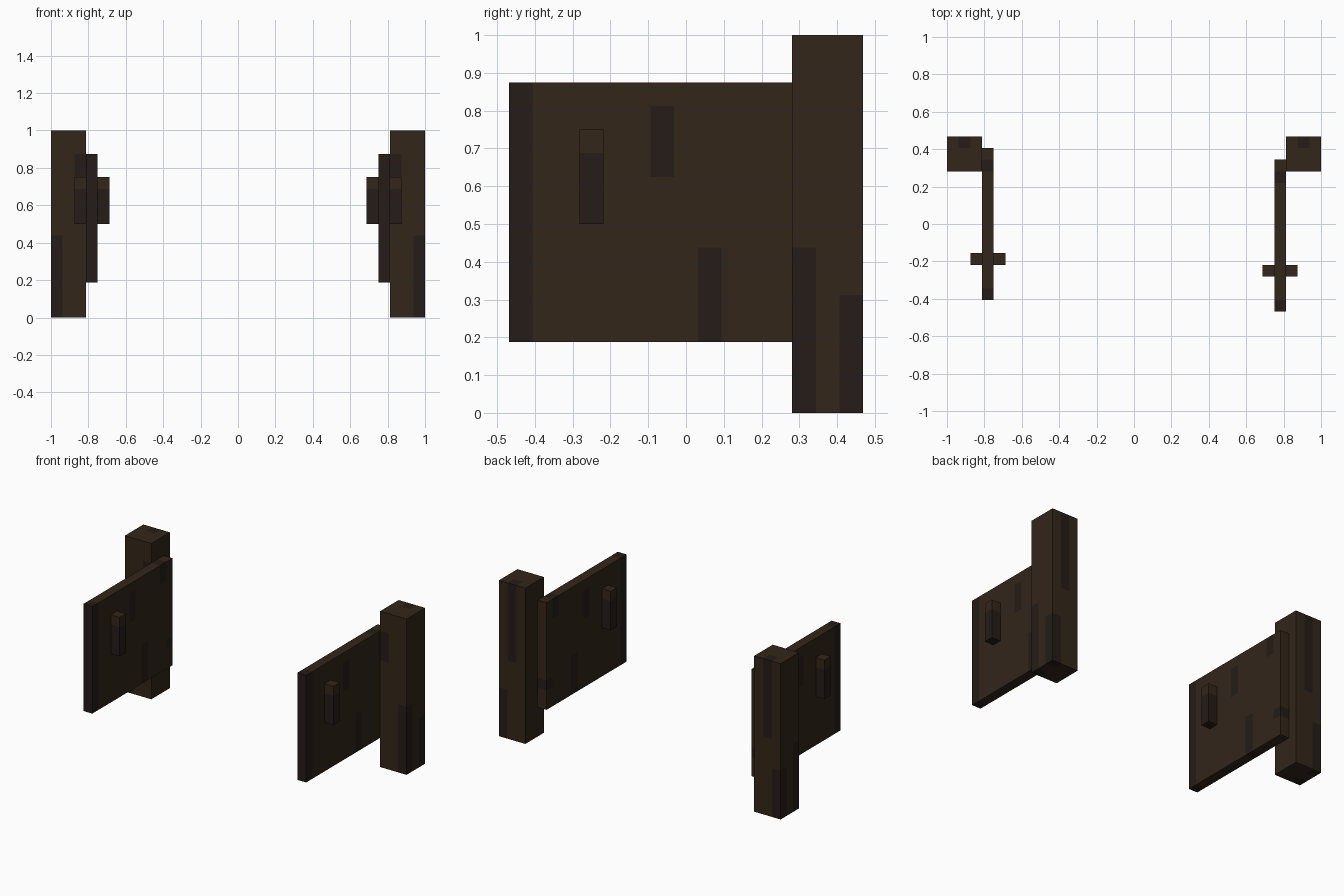
import bpy, bmesh
from mathutils import Vector

if "Cube" in bpy.data.objects:
    bpy.data.objects.remove(bpy.data.objects["Cube"])

PX = 1 / 16  # everything is laid out on a 1/16 unit grid


def material(name, color):
    m = bpy.data.materials.new(name)
    m.diffuse_color = color
    m.use_nodes = True
    m.node_tree.nodes["Principled BSDF"].inputs["Base Color"].default_value = m.diffuse_color
    return m


WOOD = material("wood", (0.033, 0.019, 0.010, 1))
DARK = material("dark_grain", (0.018, 0.0115, 0.009, 1))


def block(name, side, lo, hi, grain, shift=0):
    """Box lo..hi in grid steps; faces lying inside a grain region get the dark colour."""
    bm = bmesh.new()
    bmesh.ops.create_cube(bm, size=1)
    for v in bm.verts:
        v.co = Vector([l + (c + 0.5) * (h - l) for c, l, h in zip(v.co, lo, hi)])
    # cut the box along the borders of the grain regions
    for axis in range(3):
        cuts = {b[axis] for g in grain for b in g}
        for c in sorted(cuts):
            if lo[axis] < c < hi[axis] and c == int(c):
                co, no = Vector(), Vector()
                co[axis], no[axis] = c, 1
                bmesh.ops.bisect_plane(bm, geom=bm.verts[:] + bm.edges[:] + bm.faces[:],
                                       dist=1e-4, plane_co=co, plane_no=no)
    for f in bm.faces:
        p = f.calc_center_median()
        f.material_index = int(any(all(a[i] - 1e-3 <= p[i] <= b[i] + 1e-3 for i in range(3))
                                   for a, b in grain))
    for v in bm.verts:
        v.co = Vector((side * v.co.x, v.co.y - 7.5 + shift, v.co.z)) * PX
    bmesh.ops.recalc_face_normals(bm, faces=bm.faces[:])
    me = bpy.data.meshes.new(name)
    bm.to_mesh(me)
    bm.free()
    me.materials.append(WOOD)
    me.materials.append(DARK)
    bpy.context.collection.objects.link(bpy.data.objects.new(name, me))


for side, label, shift in ((1, "right", 0), (-1, "left", 1)):
    # upright post
    block(f"{label}_post", side, (13, 12, 0), (16, 15, 16), [
        ((15, 12, 0), (16, 13, 7)),
        ((15, 14, 0), (16, 15, 5)),
        ((14, 14, 8), (15, 15, 16)),
        ((13, 12, 11), (14, 13, 14)),
    ])
    # open door leaf, the left one sits one step further back
    block(f"{label}_door", side, (12, 0, 3), (13, 13, 14), [
        ((12, 0, 3), (13, 1, 14)),
        ((12, 6, 10), (13, 7, 13)),
        ((12, 8, 3), (13, 9, 7)),
        ((12, 11, 12), (12.9, 12, 14)),
        ((12, 12, 5), (13, 13, 6)),
    ], shift)
    # handle passing through the leaf
    block(f"{label}_handle", side, (11, 3, 8), (14, 4, 12), [
        ((11, 3, 8), (14, 4, 11)),
    ], shift)
